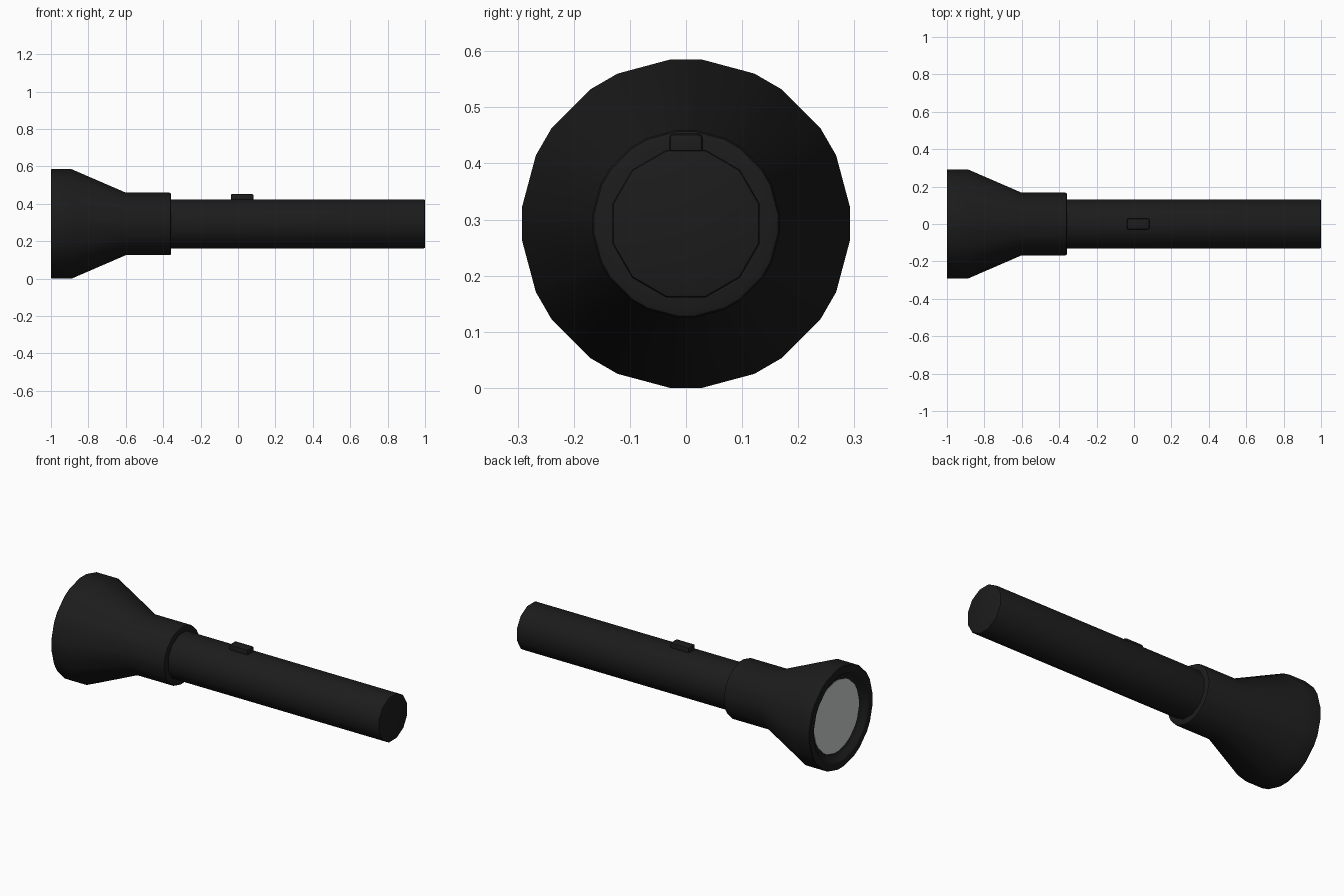
import bpy, bmesh, math

if "Cube" in bpy.data.objects:
    bpy.data.objects.remove(bpy.data.objects["Cube"])

CZ = 0.2925  # height of the torch axis


def material(name, rgb):
    m = bpy.data.materials.new(name)
    m.diffuse_color = (*rgb, 1)
    m.use_nodes = True
    m.node_tree.nodes["Principled BSDF"].inputs["Base Color"].default_value = m.diffuse_color
    return m


black = material("black_rubber", (0.0115, 0.0115, 0.0115))
glass = material("grey_glass", (0.62, 0.65, 0.64))


def finish(name, bm, mat, angle=40):
    bmesh.ops.recalc_face_normals(bm, faces=bm.faces)
    me = bpy.data.meshes.new(name)
    bm.to_mesh(me)
    bm.free()
    ob = bpy.data.objects.new(name, me)
    bpy.context.collection.objects.link(ob)
    me.materials.append(mat)
    bpy.ops.object.select_all(action='DESELECT')
    ob.select_set(True)
    bpy.context.view_layer.objects.active = ob
    bpy.ops.object.shade_smooth_by_angle(angle=math.radians(angle))
    return ob


def lathe(name, profile, angles, mat, cap_start=True, cap_end=True):
    """Sweep an (x, radius) profile round the x axis through the given angles."""
    bm = bmesh.new()
    rings = [[bm.verts.new((x, r * math.cos(a), CZ + r * math.sin(a))) for a in angles]
             for x, r in profile]
    n = len(angles)
    for p, q in zip(rings, rings[1:]):
        for i in range(n):
            j = (i + 1) % n
            bm.faces.new((p[i], p[j], q[j], q[i]))
    if cap_start:
        bm.faces.new(rings[0])
    if cap_end:
        bm.faces.new(rings[-1])
    return finish(name, bm, mat)


# Twelve sides with chamfered corners for the head, plain twelve for the barrel
chamfered = [math.radians(30 * k + s * 5.5) for k in range(12) for s in (-1, 1)]
twelve = [math.radians(30 * k + 15) for k in range(12)]

# Head: recessed lens seat, rim, flared cone and collar
lathe("head", [(-0.965, 0.205), (-0.975, 0.235), (-0.998, 0.25), (-1.0, 0.255),
               (-1.0, 0.290), (-0.996, 0.294), (-0.89, 0.294),
               (-0.60, 0.168), (-0.367, 0.168), (-0.360, 0.165), (-0.357, 0.157),
               (-0.357, 0.12)], chamfered, black)

# Lens disc
lathe("lens", [(-0.969, 0.207), (-0.962, 0.207)], chamfered, glass)

# Barrel
lathe("barrel", [(-0.40, 0.136), (0.992, 0.136), (0.998, 0.134), (1.0, 0.128)],
      twelve, black)

# Switch button with softened edges
bm = bmesh.new()
bmesh.ops.create_cube(bm, size=1)
for v in bm.verts:
    v.co = (0.022 + v.co.x * 0.12, v.co.y * 0.06, 0.428 + v.co.z * 0.05)
bmesh.ops.bevel(bm, geom=bm.edges[:], offset=0.008, segments=2, profile=0.5, affect='EDGES')
finish("switch_button", bm, black)
